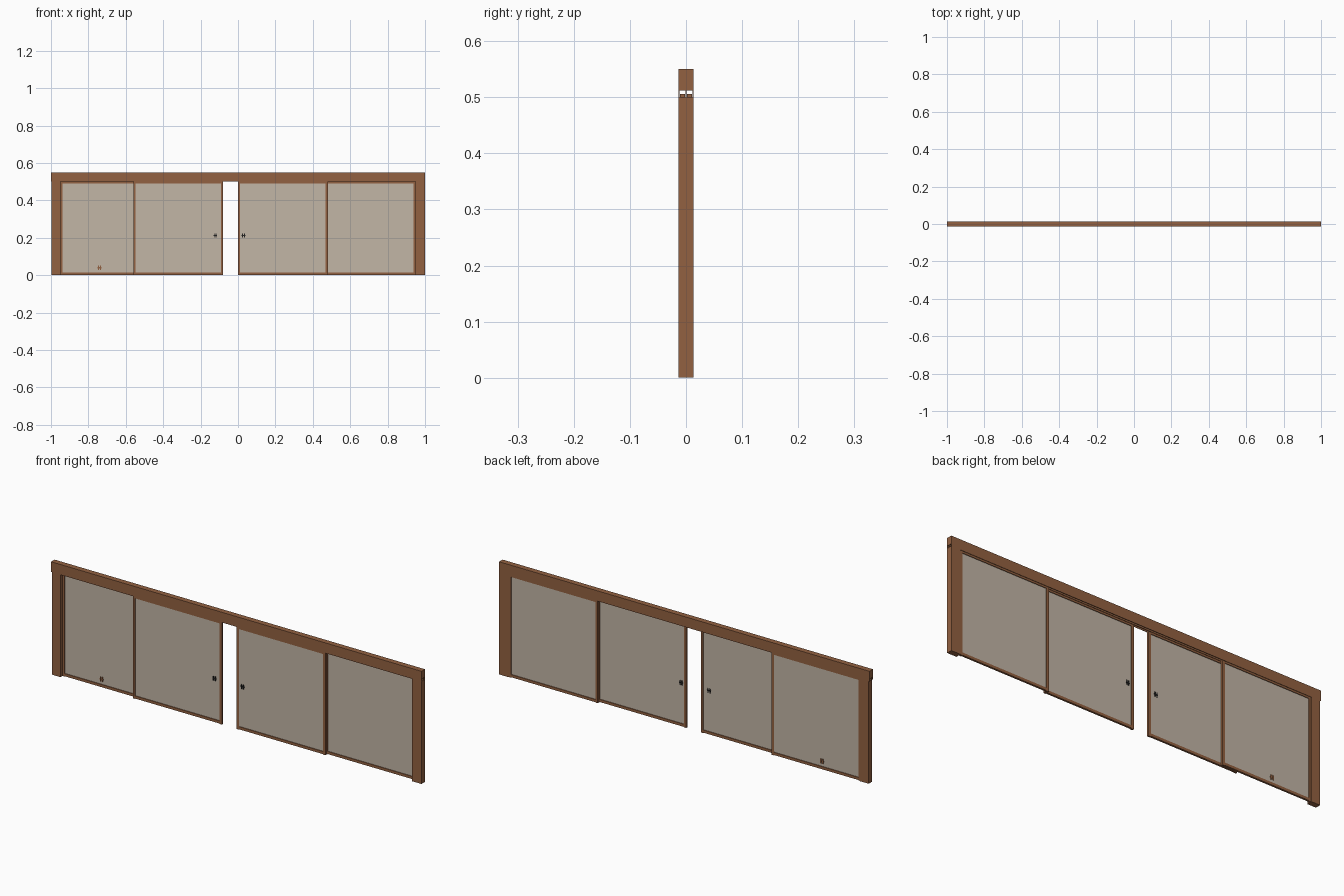
import bpy

if "Cube" in bpy.data.objects:
    bpy.data.objects.remove(bpy.data.objects["Cube"])


def mat(name, col):
    m = bpy.data.materials.new(name)
    m.diffuse_color = (*col, 1)
    m.use_nodes = True
    m.node_tree.nodes["Principled BSDF"].inputs["Base Color"].default_value = m.diffuse_color
    return m


WOOD = mat("brown_wood", (0.29, 0.12, 0.053))
GLASS = mat("beige_glass", (0.54, 0.465, 0.38))
BLACK = mat("black_metal", (0.015, 0.015, 0.015))


def box(name, x0, x1, y0, y1, z0, z1, m):
    bpy.ops.mesh.primitive_cube_add(
        size=1, location=((x0 + x1) / 2, (y0 + y1) / 2, (z0 + z1) / 2))
    o = bpy.context.object
    o.name = name
    o.scale = (x1 - x0, y1 - y0, z1 - z0)
    bpy.ops.object.transform_apply(location=False, rotation=False, scale=True)
    o.data.materials.append(m)
    return o


def extrude_profile(name, pts, axis, a, b, m):
    """Sweep a closed profile of (u, v) points from a to b along x or z."""
    def place(u, v, t):
        return (t, u, v) if axis == "x" else (u, v, t)
    n = len(pts)
    verts = [place(u, v, a) for u, v in pts] + [place(u, v, b) for u, v in pts]
    faces = [(i, (i + 1) % n, n + (i + 1) % n, n + i) for i in range(n)]
    faces += [tuple(reversed(range(n))), tuple(range(n, 2 * n))]
    me = bpy.data.meshes.new(name)
    me.from_pydata(verts, [], faces)
    o = bpy.data.objects.new(name, me)
    bpy.context.collection.objects.link(o)
    me.materials.append(m)
    bpy.context.view_layer.objects.active = o
    bpy.ops.object.mode_set(mode="EDIT")
    bpy.ops.mesh.select_all(action="SELECT")
    bpy.ops.mesh.normals_make_consistent(inside=False)
    bpy.ops.object.mode_set(mode="OBJECT")
    return o


D = 0.0135            # half depth of the whole frame
LIP, MID = 0.0115, 0.001
TOP, HEAD, SLOT = 0.55, 0.5, 0.512

# Header with two sliding tracks cut in its underside
extrude_profile("header", [
    (-D, TOP), (-D, HEAD), (-LIP, HEAD), (-LIP, SLOT), (-MID, SLOT), (-MID, HEAD),
    (MID, HEAD), (MID, SLOT), (LIP, SLOT), (LIP, HEAD), (D, HEAD), (D, TOP)],
    "x", -1, 1, WOOD)

# Side posts
box("right_post", 0.95, 1.0, -D, D, 0, HEAD, WOOD)
box("left_post", -0.996, -0.95, -D, D, 0, HEAD, WOOD)


# Sliding panels: two stiles, two rails and a thin pane
def panel(name, x0, x1, yc):
    w, h, t = 0.012, 0.015, 0.0047
    z1 = 0.506
    y0, y1 = yc - t, yc + t
    box(name + "_stile_left", x0, x0 + w, y0, y1, 0, z1, WOOD)
    box(name + "_stile_right", x1 - w, x1, y0, y1, 0, z1, WOOD)
    box(name + "_rail_bottom", x0 + w, x1 - w, y0, y1, 0.002, h, WOOD)
    box(name + "_rail_top", x0 + w, x1 - w, y0, y1, z1 - h, z1, WOOD)
    box(name + "_pane", x0 + w, x1 - w, yc - 0.0015, yc + 0.0015, h, z1 - h, GLASS)


FRONT, BACK = -0.00625, 0.00625
panel("outer_left_panel", -0.95, -0.47, BACK)
panel("inner_left_panel", -0.56, -0.08, FRONT)
panel("inner_right_panel", 0.0, 0.48, FRONT)
panel("outer_right_panel", 0.47, 0.95, BACK)


# Small latches through the panes: two uprights and a crossbar
def latch(name, x, z, yc, m):
    y0, y1 = yc - 0.0045, yc + 0.0045
    for i, dx in enumerate((-0.005, 0.005)):
        box(f"{name}_bar_{i}", x + dx - 0.0025, x + dx + 0.0025, y0, y1,
            z - 0.011, z + 0.011, m)
    box(name + "_crossbar", x - 0.01, x + 0.01, y0 + 0.001, y1 - 0.001,
        z - 0.003, z + 0.003, m)


latch("left_handle", -0.122, 0.213, FRONT, BLACK)
latch("right_handle", 0.03, 0.213, FRONT, BLACK)
latch("floor_catch", -0.74, 0.04, BACK, WOOD)
